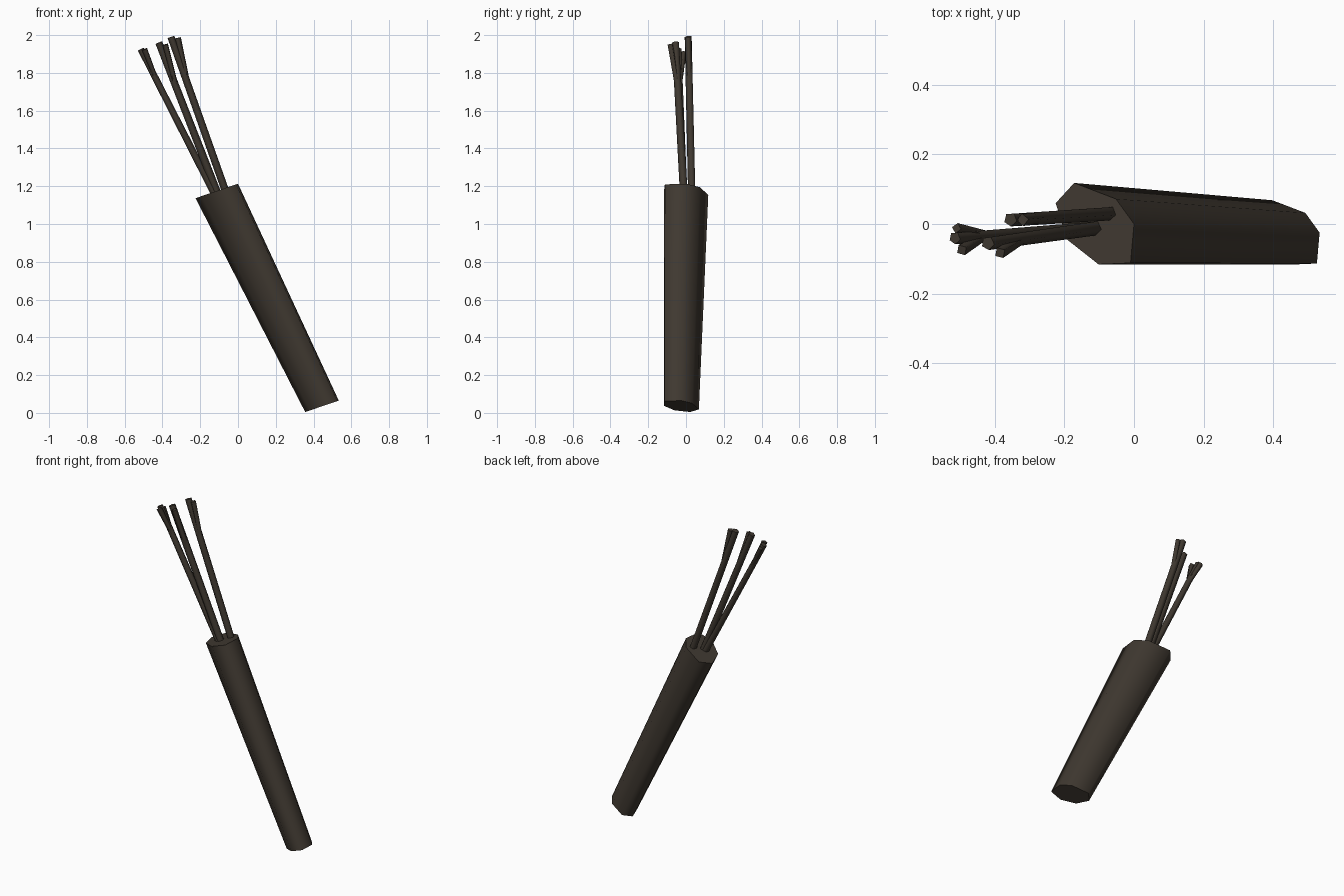
import bpy, bmesh, math
from mathutils import Vector

if "Cube" in bpy.data.objects:
    bpy.data.objects.remove(bpy.data.objects["Cube"])

bark = bpy.data.materials.new("dark_bark")
bark.diffuse_color = (0.050, 0.040, 0.030, 1)
bark.use_nodes = True
bark.node_tree.nodes["Principled BSDF"].inputs["Base Color"].default_value = bark.diffuse_color


def loft(name, rings):
    """Skin a list of rings, cap both ends, smooth sides with sharp cap rims."""
    bm = bmesh.new()
    vr = [[bm.verts.new(p) for p in ring] for ring in rings]
    n = len(vr[0])
    for a, b in zip(vr, vr[1:]):
        for i in range(n):
            j = (i + 1) % n
            bm.faces.new((a[i], a[j], b[j], b[i])).smooth = True
    for ring in (vr[0], vr[-1]):
        cap = bm.faces.new(ring)
        for e in cap.edges:
            e.smooth = False
    bmesh.ops.recalc_face_normals(bm, faces=bm.faces[:])
    me = bpy.data.meshes.new(name)
    bm.to_mesh(me)
    bm.free()
    me.materials.append(bark)
    ob = bpy.data.objects.new(name, me)
    bpy.context.collection.objects.link(ob)
    return ob


def limb(name, start, end, r0, r1, sides=5):
    """Straight tapered branch between two points."""
    a, b = Vector(start), Vector(end)
    q = (b - a).to_track_quat('Z', 'Y')
    circle = [Vector((math.cos(t), math.sin(t), 0))
              for t in (2 * math.pi * i / sides for i in range(sides))]
    loft(name, [[p + q @ (c * r) for c in circle] for p, r in ((a, r0), (b, r1))])


# Leaning seven-sided trunk, slightly wider at the top
section = [(-.06, .118), (.06, .072), (.112, 0), (.102, -.112),
           (.01, -.116), (-.08, -.045), (-.113, .06)]
trunk_rings = []
for centre, s in (((.445, -.025, .035), .79), ((-.112, 0, 1.175), 1.0)):
    trunk_rings.append([(centre[0] + x * s, centre[1] + y * s, centre[2] + .34 * x * s)
                        for x, y in section])
loft("trunk", trunk_rings)

# Main branches
limb("branch_left", (-.12, -.01, 1.15), (-.515, -.04, 1.925), .02, .018)
limb("branch_middle", (-.105, -.01, 1.15), (-.42, -.055, 1.96), .022, .02)
limb("branch_right", (-.058, .032, 1.15), (-.355, .013, 1.99), .021, .02)

# Short twigs forking near the tips
limb("twig_left_front", (-.43, -.035, 1.76), (-.495, -.075, 1.925), .012, .017, 4)
limb("twig_left_back", (-.43, -.03, 1.76), (-.51, -.012, 1.91), .012, .015, 4)
limb("twig_middle", (-.32, -.042, 1.70), (-.385, -.083, 1.95), .014, .017, 4)
limb("twig_right", (-.262, .018, 1.72), (-.32, .012, 1.985), .014, .018, 4)
